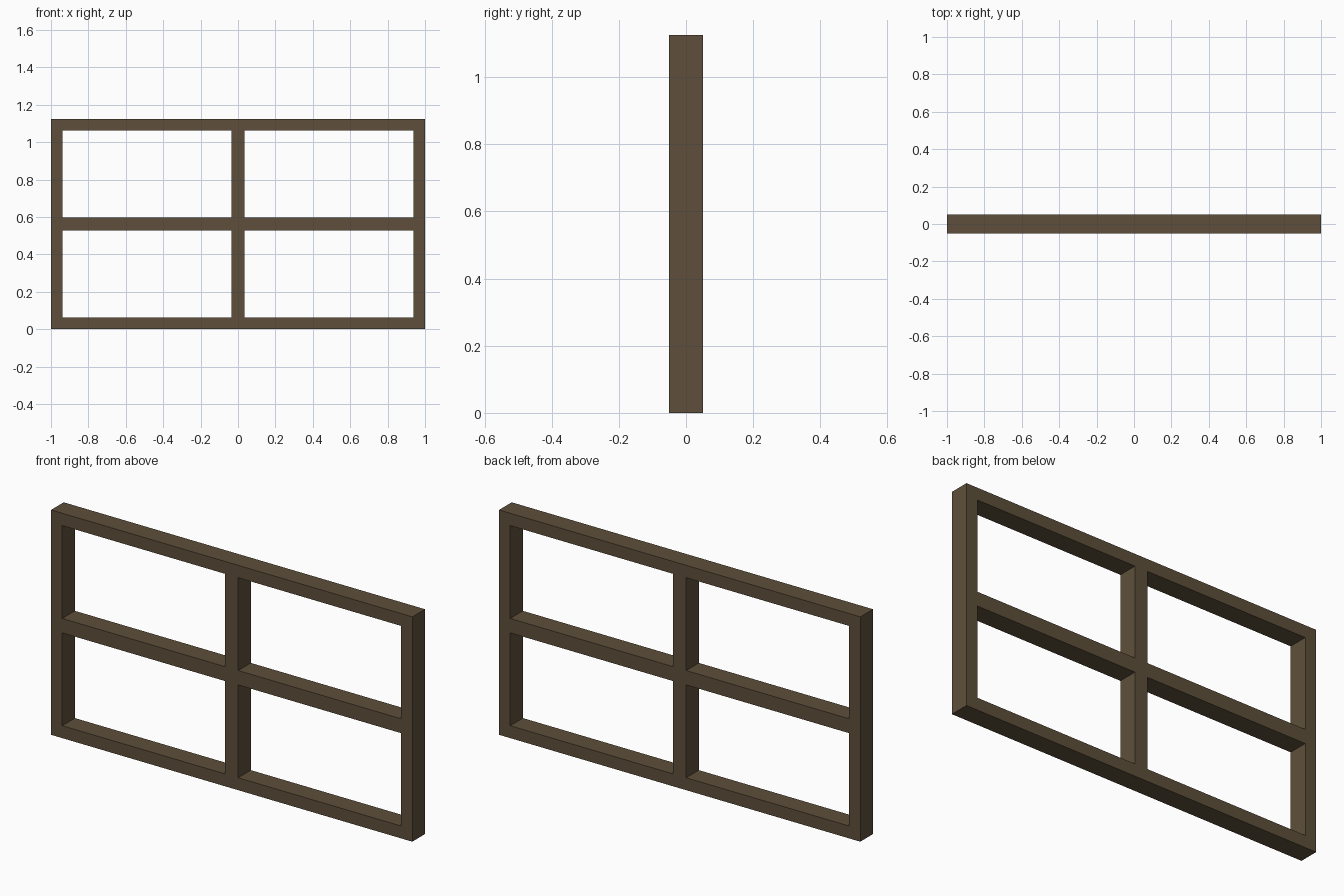
import bpy
import bmesh

cube = bpy.data.objects.get("Cube")
if cube:
    bpy.data.objects.remove(cube, do_unlink=True)

WIDTH, HEIGHT, DEPTH = 2.0, 1.125, 0.1
BORDER = 0.062      # width of the outer rails
BAR = 0.072         # width of the crossing bars

# Brown wood
wood = bpy.data.materials.new("brown_wood")
wood.use_nodes = True
colour = (0.112, 0.078, 0.043, 1)
wood.diffuse_color = colour
wood.node_tree.nodes["Principled BSDF"].inputs["Base Color"].default_value = colour


def stops(low, high):
    """Edges of rail, opening, bar, opening, rail along one direction."""
    mid = (low + high) / 2
    return [low, low + BORDER, mid - BAR / 2, mid + BAR / 2, high - BORDER, high]


# Front outline of the frame: a cell grid with the four panes left open
xs, zs = stops(-WIDTH / 2, WIDTH / 2), stops(0, HEIGHT)
bm = bmesh.new()
grid = [[bm.verts.new((x, -DEPTH / 2, z)) for z in zs] for x in xs]
for i in range(len(xs) - 1):
    for j in range(len(zs) - 1):
        if i % 2 and j % 2:
            continue
        bm.faces.new((grid[i][j], grid[i + 1][j], grid[i + 1][j + 1], grid[i][j + 1]))

# Give the frame its depth
front = bm.faces[:]
back = bmesh.ops.extrude_face_region(bm, geom=front, use_keep_orig=True)["geom"]
bmesh.ops.translate(bm, vec=(0, DEPTH, 0),
                    verts=[v for v in back if isinstance(v, bmesh.types.BMVert)])
bmesh.ops.recalc_face_normals(bm, faces=bm.faces[:])

mesh = bpy.data.meshes.new("window_frame")
bm.to_mesh(mesh)
bm.free()
mesh.materials.append(wood)
frame = bpy.data.objects.new("window_frame", mesh)
bpy.context.collection.objects.link(frame)
